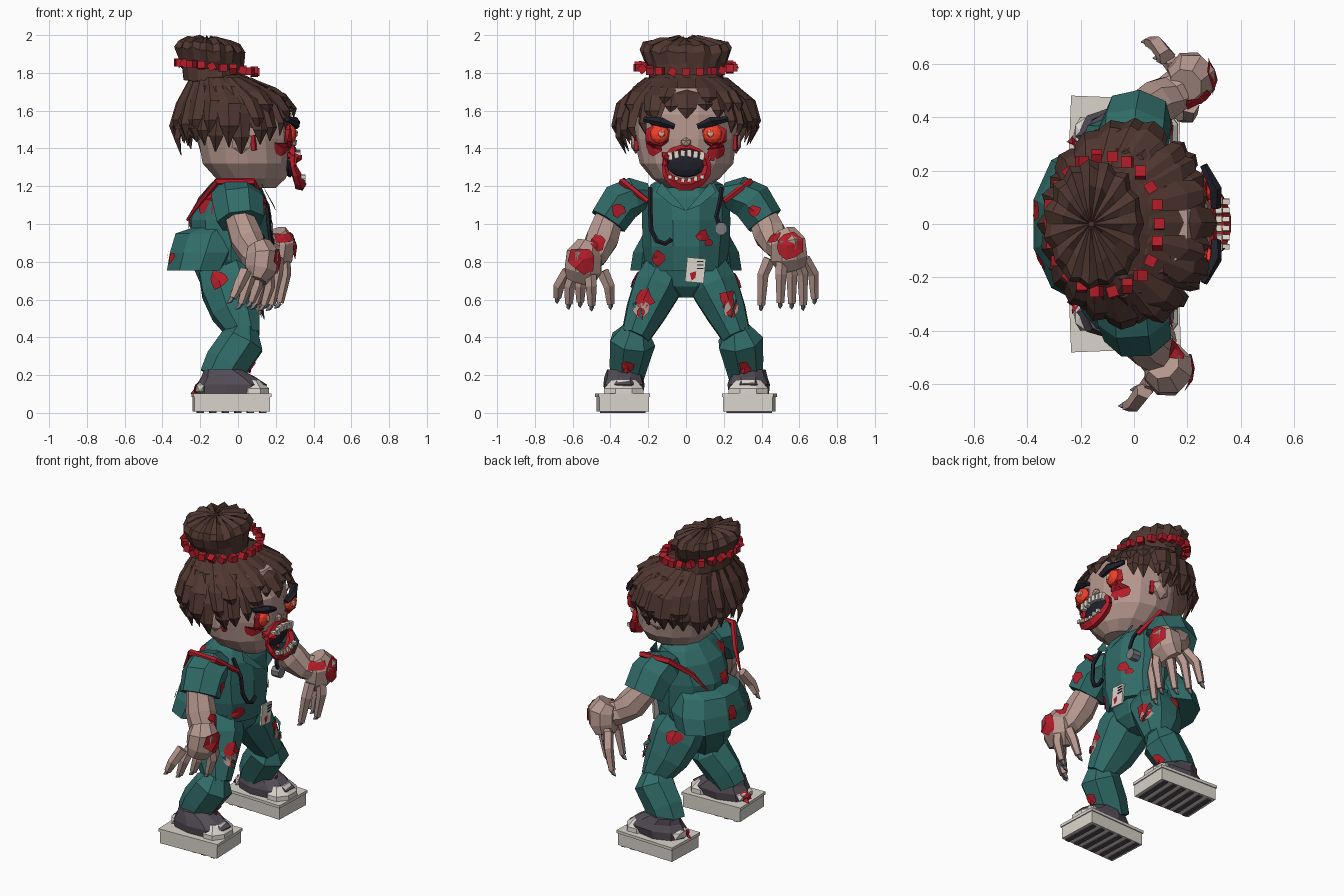
import bpy, bmesh, math, random
from mathutils import Vector as V, Matrix
from mathutils.bvhtree import BVHTree

if "Cube" in bpy.data.objects:
    bpy.data.objects.remove(bpy.data.objects["Cube"])

random.seed(4)
R = random.uniform
TAU = math.tau
COL = dict(skin=(.46, .31, .27), hair=(.08, .038, .03), teal=(.03, .15, .14), red=(.45, .012, .022),
           eye=(.9, .05, .02), glow=(1, .35, .25), dark=(.015, .015, .024), shoe=(.09, .075, .095),
           sole=(.7, .66, .6), tooth=(.75, .7, .6), metal=(.2, .2, .22))
MAT = {}
for k, c in COL.items():
    MAT[k] = bpy.data.materials.new(k)
    MAT[k].diffuse_color = (*c, 1)
VERTS, POLYS = [], []          # everything built so far, for projecting stains


def mesh(name, verts, faces, mat):
    me = bpy.data.meshes.new(name)
    me.from_pydata([tuple(v) for v in verts], [], faces)
    bm = bmesh.new()
    bm.from_mesh(me)
    bmesh.ops.recalc_face_normals(bm, faces=bm.faces)
    bm.to_mesh(me)
    bm.free()
    me.materials.append(MAT[mat])
    ob = bpy.data.objects.new(name, me)
    bpy.context.collection.objects.link(ob)
    o = len(VERTS)
    VERTS.extend(v.co.copy() for v in me.vertices)
    POLYS.extend([i + o for i in p.vertices] for p in me.polygons)
    return ob


def loft(name, rings, mat, caps=True):
    n = len(rings[0])
    f = [(k*n + i, k*n + (i+1) % n, (k+1)*n + (i+1) % n, (k+1)*n + i)
         for k in range(len(rings)-1) for i in range(n)]
    if caps:
        f += [tuple(range(n)), tuple(range((len(rings)-1)*n, len(rings)*n))]
    return mesh(name, [p for r in rings for p in r], f, mat)


def body(name, rows, mat, n, y=0, jit=0.0):
    # rows: z, back x, front x, half width
    return loft(name, [[V(((a+b)/2 + (b-a)/2*math.cos(t) + R(-jit, jit), y + w*math.sin(t) + R(-jit, jit), z))
                        for t in [(i+.5)*TAU/n for i in range(n)]] for z, a, b, w in rows], mat)


def tube(name, pts, rad, mat, n=6, ref=(1, 0, 0)):
    pts = [V(p) for p in pts]
    rings = []
    for i, p in enumerate(pts):
        t = (pts[min(i+1, len(pts)-1)] - pts[max(i-1, 0)]).normalized()
        u = t.cross(V(ref)).normalized()
        v = u.cross(t)
        r = rad[i] if isinstance(rad, list) else rad
        a, b = r if isinstance(r, tuple) else (r, r)
        rings.append([p + u*a*math.cos(k*TAU/n + .4) + v*b*math.sin(k*TAU/n + .4) for k in range(n)])
    return loft(name, rings, mat)


def solid(name, c, s, mat, kind='ball', rot=0, axis='X', sub=1):
    bm = bmesh.new()
    if kind == 'ball':
        bmesh.ops.create_icosphere(bm, subdivisions=sub, radius=1)
    else:
        bmesh.ops.create_cube(bm, size=1)
    m = Matrix.Translation(c) @ Matrix.Rotation(rot, 4, axis) @ Matrix.Diagonal((*s, 1))
    vs = [m @ v.co for v in bm.verts]
    fs = [[v.index for v in f.verts] for f in bm.faces]
    bm.free()
    return mesh(name, vs, fs, mat)


# head, jaw and neck
body('head', [(1.19, -.03, .2, .1), (1.24, -.12, .25, .18), (1.32, -.19, .285, .25), (1.45, -.22, .295, .27),
              (1.58, -.22, .285, .275), (1.72, -.15, .2, .2)], 'skin', 14, jit=.006)
tube('neck', [(0, 0, 1.15), (0, 0, 1.25)], .11, 'skin', 8)

# hair cap and jagged locks
ROWS = [(1.82, -.2, -.02, .12), (1.79, -.25, .04, .2), (1.74, -.27, .15, .27), (1.68, -.28, .22, .32),
        (1.58, -.295, .27, .34), (1.5, -.31, .285, .34), (1.3, -.31, .27, .3)]


def hair_pt(t, z, out=0):
    for p, q in zip(ROWS, ROWS[1:]):
        if z >= q[0] or q is ROWS[-1]:
            k = (p[0]-z)/(p[0]-q[0])
            a, b, w = [p[i]+(q[i]-p[i])*k for i in (1, 2, 3)]
            return V(((a+b)/2 + ((b-a)/2+out)*math.cos(t), (w+out)*math.sin(t), z))


def hairline(t):
    c = math.cos(t)
    return 1.405 + (.155*c if c > 0 else .015*c)


NH = 32
loft('hair_cap', [[hair_pt(i*TAU/NH, 1.82 + (hairline(i*TAU/NH) + .04 + .04*(i % 2) - 1.82)*k/5,
                           -.012 + R(-.01, .01)) for i in range(NH)] for k in range(6)], 'hair', False)
solid('hair_crown', (-.11, 0, 1.79), (.13, .17, .03), 'hair')
for n, z0, drop, w, out in ((26, 1.73, .0, .05, .0), (20, 1.775, .05, .056, .015)):
    for i in range(n):
        t = (i + R(-.3, .3))*TAU/n
        zt = hairline(t) + drop + R(-.055, .05)
        side = V((-math.sin(t), math.cos(t), 0))
        nor = V((math.cos(t), math.sin(t), 0))
        rings = []
        dt, w2 = R(-.07, .07), w*R(.75, 1.2)
        for z, ww, o, tt in ((z0, .4, -.012, 0), (z0*.6+zt*.4, 1, out, dt*.2),
                             (z0*.25+zt*.75, .75, out+.022, dt*.5), (zt, .06, out+.005, dt)):
            p = hair_pt(t + tt, z, o)
            rings.append([p + side*w2*ww, p + nor*.028*ww, p - side*w2*ww, p - nor*.02*ww])
        loft('hair_lock', rings, 'hair')

# bun, tilted backwards, with pleats and a ring of beads
NB = 30
bun = []
for z, cx, rx, ry, j in ((1.75, -.13, .16, .2, .02), (1.82, -.135, .16, .19, .03), (1.86, -.145, .17, .215, .05),
                         (1.92, -.15, .18, .24, .06), (1.955, -.15, .16, .215, .06), (1.977, -.155, .11, .14, .07),
                         (1.985, -.16, .05, .06, .08), (1.98, -.16, .01, .01, 0)):
    bun.append([V((cx + rx*k*math.cos(t), ry*k*math.sin(t), z - .08*rx*math.cos(t) + .1*j*(-1)**i + R(-.1, .1)*j))
                for i in range(NB) for t in [i*TAU/NB] for k in [1 + .6*j*(-1)**i + R(-.6, .6)*j]])
loft('hair_bun', bun, 'hair')
for i in range(22):
    t = i*TAU/22
    solid('hair_bead', (-.11 + .205*math.cos(t), .255*math.sin(t), 1.83 - .025*math.cos(t)),
          (.04, .04, .04), 'red', 'box', t + R(-.4, .4), 'XYZ'[i % 3])

# mouth with lips and teeth
solid('mouth_inside', (.275, 0, 1.33), (.035, .115, .085), 'dark', sub=2)
lip = [(.29 + .04*max(0, -math.sin(t)), .115*math.cos(t), 1.305 + .1*math.sin(t)) for t in [i*TAU/14 for i in range(15)]]
tube('lips', lip, [.018 + .014*max(0, -math.sin(i*TAU/14)) + R(-.004, .004) for i in range(15)], 'red', 5)
for i in range(6):
    y = (i-2.5)*.034
    solid('upper_tooth', (.315, y, 1.378 - abs(y)*.2), (.03, .025, R(.025, .045)), 'tooth', 'box', R(-.15, .15))
    solid('lower_tooth', (.345, y, 1.228 + abs(y)*.25), (.026, .02, R(.018, .028)), 'tooth', 'box', R(-.2, .2))
solid('nose', (.29, 0, 1.43), (.025, .03, .028), 'skin')

for s in (-1, 1):
    # face parts
    solid('eye_socket', (.268, s*.15, 1.468), (.025, .075, .07), 'red')
    solid('eye', (.278, s*.14, 1.475), (.032, .052, .05), 'eye', sub=2)
    solid('pupil', (.305, s*.13, 1.478), (.014, .022, .022), 'glow')
    tube('brow', [(.305, s*.06, 1.515), (.305, s*.13, 1.54), (.26, s*.22, 1.555)], [(.014, .02), (.027, .024), (.014, .015)], 'dark', 5)
    solid('ear', (.02, s*.265, 1.435), (.06, .03, .065), 'skin')
    tube('ear_wound', [(.08, s*.26, 1.47), (.085, s*.26, 1.39)], .016, 'red', 4)
    # legs
    tube('thigh', [(-.07, s*.11, .76), (-.04, s*.155, .66), (-.01, s*.21, .54), (.045, s*.27, .4)],
         [(.12, .15), (.135, .165), (.115, .14), (.08, .08)], 'teal', 8)
    tube('shin', [(.035, s*.27, .45), (.025, s*.285, .38), (-.06, s*.305, .26), (-.1, s*.315, .18)],
         [(.07, .07), (.125, .12), (.105, .12), (.09, .11)], 'teal', 7)
    # shoes
    body('shoe', [(.1, -.22, .15, .105), (.15, -.22, .16, .115), (.19, -.19, .1, .1), (.23, -.18, .02, .09)], 'shoe', 9, s*.33, .006)
    body('toe_cap', [(.09, .0, .172, .115), (.13, .0, .17, .112), (.175, .03, .12, .07)], 'sole', 8, s*.33)
    solid('heel_cap', (-.19, s*.33, .13), (.04, .08, .04), 'sole')
    solid('sole', (-.035, s*.335, .047), (.4, .262, .08), 'sole', 'box', -s*.04, 'Z')
    solid('sole_rim', (-.035, s*.335, .093), (.412, .275, .018), 'sole', 'box', -s*.04, 'Z')
    for i in range(6):
        solid('tread', (-.2 + i*.066, s*.335, .01), (.03, .24, .02), 'shoe', 'box', -s*.04, 'Z')
    # sleeves and torn seam strap
    tube('sleeve', [(-.02, s*.2, 1.16), (-.01, s*.28, 1.15), (0, s*.35, 1.115), (.015, s*.415, 1.015)],
         [(.06, .09), (.105, .135), (.115, .14), (.105, .13)], 'teal', 7)
    tube('torn_seam', [(-.27, s*.17, 1.02), (-.2, s*.22, 1.12), (-.11, s*.33, 1.225), (.08, s*.34, 1.225), (.14, s*.2, 1.12)],
         [.006, .016, .019, .019, .015], 'red', 5, (0, 1, 0))
    # forearm, palm and fingers
    hx, hz = (.215, .865) if s > 0 else (.13, .8)
    h = V((hx, s*.54, hz))
    tube('forearm', [(.0, s*.4, 1.05), (hx*.35, s*.445, hz*.4+.6), (hx*.65, s*.485, hz*.75+.24), h],
         [.078, .092, .078, .08], 'skin', 8)
    tube('palm', [h + V((-.02, -s*.02, .09)), h + V((.0, 0, .04)), h + V((-.01, s*.005, -.04)), h + V((-.03, s*.02, -.1))],
         [.065, (.1, .095), (.105, .09), (.08, .055)], 'skin', 8)
    tips = [(-.15, .02, .0), (-.05, .06, .0), (.01, .0, .0), (.07, -.05, .0), (.13, -.09, .02)]
    for k, (dy, dx, dz) in enumerate(tips):
        a = h + V((-.02 + dx*.8, s*dy*.65, -.05))
        b = h + V((-.03 + dx*1.1, s*(dy*.95 + .01), -.13))
        z = .575 + dz + R(-.01, .015)
        c = V((b.x - .03, b.y + s*dy*.06, z))
        tube('finger', [a, b, (b+c)/2, c], [.034, .031, .026, .021], 'skin', 5)
        tube('claw', [c, c + V((-.012, 0, -.018)), c + V((-.03, 0, -.03))], [.014, .012, .002], 'metal', 4, (0, 1, 0))

# pelvis, scrub shirt and flared back hem
body('pelvis', [(.61, -.1, .03, .05), (.67, -.2, .09, .18), (.8, -.26, .13, .23)], 'teal', 10)
body('shirt_hem', [(.755, -.385, -.02, .295), (.85, -.37, .03, .28), (.95, -.34, .06, .225), (.98, -.25, .05, .2)], 'teal', 10)
body('shirt', [(.75, -.22, .14, .21), (.88, -.25, .17, .225), (1.02, -.265, .175, .23), (1.14, -.22, .16, .23),
               (1.21, -.15, .12, .19), (1.26, -.1, .07, .1)], 'teal', 10, jit=.006)
for s in (-1, 1):
    mesh('collar', [(.12, s*.13, 1.22), (.2, 0, 1.07), (.19, s*.075, 1.1), (.15, s*.16, 1.17)], [(0, 1, 2, 3)], 'teal')

# stethoscope and badge
tube('stethoscope_left', [(.1, -.19, 1.19), (.155, -.19, 1.08), (.165, -.185, .97), (.175, -.155, .91), (.18, -.11, .895), (.18, -.075, .92)], .013, 'dark', 5)
tube('stethoscope_right', [(.1, .19, 1.19), (.155, .175, 1.1), (.165, .16, 1.04), (.17, .18, .98)], .012, 'dark', 5)
tube('chest_piece', [(.13, .185, .975), (.185, .185, .975)], .035, 'metal', 8, (0, 0, 1))
solid('badge', (.165, .05, .755), (.012, .1, .13), 'sole', 'box', -.1)
for i in range(3):
    solid('badge_mark', (.173, .075, .765 + i*.018), (.004, .035, .006), 'dark', 'box')
mesh('badge_stain', [(.175, .02, .74), (.175, .055, .75), (.175, .05, .715), (.175, .03, .7)], [(0, 1, 2, 3)], 'red')

# stains and wounds projected on to the surfaces
TREE = BVHTree.FromPolygons(VERTS, POLYS)


def stain(name, c, d, r, mat='red', lift=.01, n=9):
    c, d = V(c), V(d).normalized()
    hit = TREE.ray_cast(c - d*.15, d)[0]
    if hit is None:
        return
    u = d.orthogonal().normalized()
    v = d.cross(u)
    pts = [hit - d*lift]
    for i in range(n):
        q = (u*math.cos(i*TAU/n) + v*math.sin(i*TAU/n))*r*R(.65, 1.2)
        for k in (1, .8, .6, .4, .2):        # shrink until the rim lies on the same surface
            h = TREE.ray_cast(hit + q*k - d*.15, d)[0]
            if h is not None and abs((h-hit).dot(d)) < .05:
                break
        else:
            h = hit
        pts.append(h - d*lift)
    mesh(name, pts, [(0, i+1, (i+1) % n + 1) for i in range(n)], mat)


X, B = (-1, 0, 0), (1, 0, 0)
for y, z, r in ((-.17, 1.4, .05), (.17, 1.4, .05), (-.12, 1.35, .04), (.13, 1.36, .03)):
    stain('face_blood', (.28, y, z), X, r)
for y, z, r in ((.09, .94, .035), (-.14, .82, .04), (.12, .9, .02)):
    stain('shirt_blood', (.18, y, z), X, r)
for s in (-1, 1):
    stain('knee_blood', (.12, s*.225, .6), X, .055)
    stain('knee_wound', (.1, s*.235, .545), X, .05, 'skin')
    stain('knee_gash', (.1, s*.24, .53), X, .028, 'red', .018)
    stain('ankle_blood', (.03, s*.31, .24), X, .035)
    hx, hz = (.215, .88) if s > 0 else (.13, .81)
    stain('hand_wound', (hx+.08, s*.535, hz), (-1, -s*.25, -.1), .085, lift=.016)
    stain('wrist_wound', (hx*.6+.07, s*.465, hz*.6+.41), X, .045)
    stain('sleeve_blood', (.14, s*.36, 1.07), X, .035)
    stain('hip_blood', (-.1, s*.22, .7), (0, -s, 0), .05)
    stain('heel_blood', (-.22, s*.3, .13), B, .035)
for y, z, r in ((-.16, 1.13, .08), (-.03, 1.02, .05), (.05, .85, .045), (-.14, .82, .03)):
    stain('back_blood', (-.3, y, z), B, r)
# torn cloth shreds
for i in range(10):
    s = (-1)**i
    p = V((R(.06, .11), s*R(.19, .27), R(.56, .64)))
    tube('shred', [p, p + V((.03, s*.01, -.03)), p + V((.04, 0, -.07))], [.014, .01, .002], 'teal', 3, (0, 1, 0))

for m in bpy.data.materials:
    if m.users and not m.is_grease_pencil:
        m.use_nodes = True
        m.node_tree.nodes["Principled BSDF"].inputs["Base Color"].default_value = m.diffuse_color
